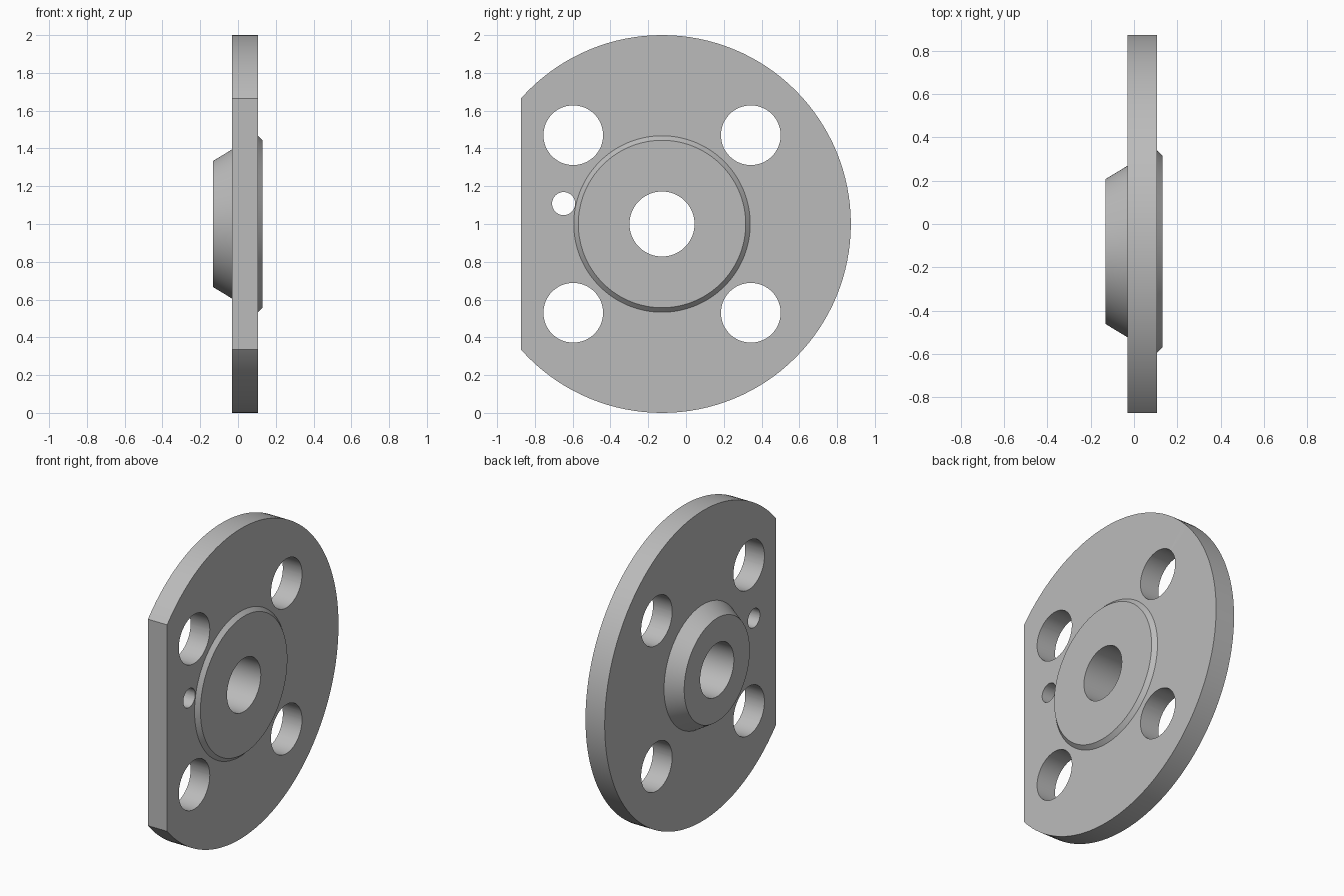
import bpy, bmesh, math
from mathutils import Matrix, Vector

if "Cube" in bpy.data.objects:
    bpy.data.objects.remove(bpy.data.objects["Cube"])

CY, CZ = -0.127, 1.0      # flange axis, running along x
FLAT_Y = -0.873           # trimmed edge

steel = bpy.data.materials.new("light_grey_metal")
steel.use_nodes = True
GREY = (0.5, 0.5, 0.5, 1.0)
steel.diffuse_color = GREY
steel.node_tree.nodes["Principled BSDF"].inputs["Base Color"].default_value = GREY


def add_object(name, bm):
    bmesh.ops.recalc_face_normals(bm, faces=bm.faces)
    mesh = bpy.data.meshes.new(name)
    bm.to_mesh(mesh)
    bm.free()
    mesh.materials.append(steel)
    ob = bpy.data.objects.new(name, mesh)
    bpy.context.collection.objects.link(ob)
    return ob


def revolve(name, profile, steps):
    """Spin a closed (x, radius) profile around the flange axis."""
    bm = bmesh.new()
    verts = [bm.verts.new((x, CY, CZ + r)) for x, r in profile]
    edges = [bm.edges.new((a, b)) for a, b in zip(verts, verts[1:] + verts[:1])]
    bmesh.ops.spin(bm, geom=verts + edges, cent=(0, CY, CZ), axis=(1, 0, 0),
                   angle=math.tau, steps=steps, use_merge=True)
    bmesh.ops.remove_doubles(bm, verts=bm.verts, dist=0.0001)
    return add_object(name, bm)


def hole_cutter(name, y, z, radius, steps):
    bm = bmesh.new()
    place = Matrix.Translation((0, y, z)) @ Matrix.Rotation(math.pi / 2, 4, "Y")
    bmesh.ops.create_cone(bm, cap_ends=True, segments=steps, radius1=radius,
                          radius2=radius, depth=1, matrix=place)
    return add_object(name, bm)


# Disc with raised face, tapered rear hub and central bore
flange = revolve("flange", [
    (-0.132, 0.172), (-0.132, 0.334), (-0.031, 0.395), (-0.031, 1.0),
    (0.106, 1.0), (0.106, 0.467), (0.131, 0.443), (0.131, 0.172)], 128)

# Four bolt holes and a small locating hole
cutters = [hole_cutter("bolt_hole_cutter", CY + sy * 0.47, CZ + sz * 0.47, 0.158, 64)
           for sy in (-1, 1) for sz in (-1, 1)]
cutters.append(hole_cutter("locating_hole_cutter", -0.648, 1.108, 0.061, 48))

# Straight trimmed edge
bm = bmesh.new()
bmesh.ops.create_cube(bm, size=1, matrix=Matrix.Translation((0, FLAT_Y - 0.5, CZ))
                      @ Matrix.Diagonal((1, 1, 3, 1)))
cutters.append(add_object("edge_cutter", bm))

bpy.context.view_layer.objects.active = flange
for cutter in cutters:
    cut = flange.modifiers.new("cut", "BOOLEAN")
    cut.operation = "DIFFERENCE"
    cut.solver = "EXACT"
    cut.object = cutter
    bpy.ops.object.modifier_apply(modifier=cut.name)
    bpy.data.objects.remove(cutter)

# Smooth round walls, crisp edges
bpy.ops.object.select_all(action="DESELECT")
flange.select_set(True)
bpy.ops.object.shade_smooth_by_angle(angle=math.radians(25))
